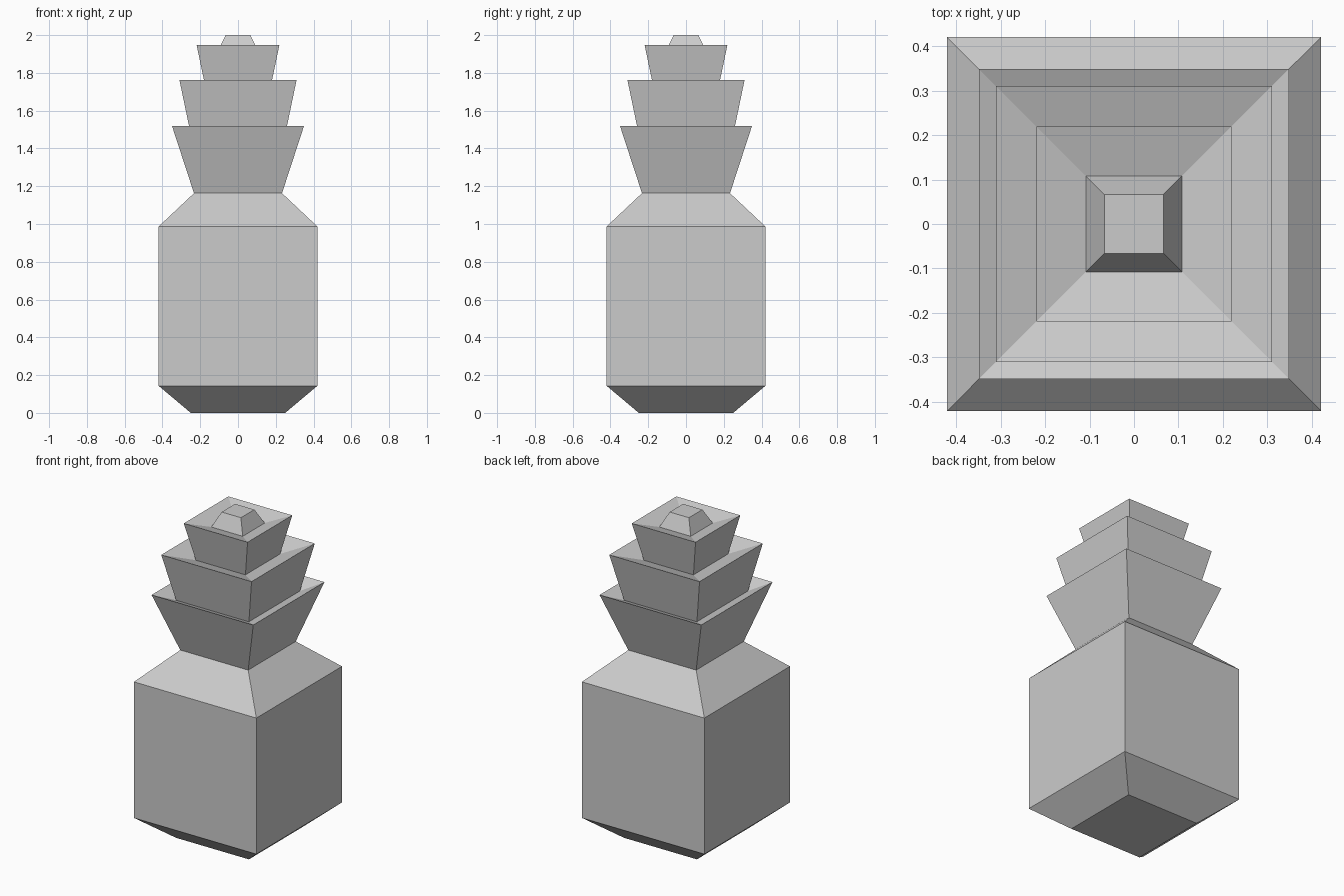
import bpy
import bmesh

cube = bpy.data.objects.get("Cube")
if cube:
    bpy.data.objects.remove(cube, do_unlink=True)

grey = bpy.data.materials.new("plain grey")
grey.use_nodes = True
colour = (0.6, 0.6, 0.6, 1)
grey.diffuse_color = colour
grey.node_tree.nodes["Principled BSDF"].inputs["Base Color"].default_value = colour

CORNERS = [(-1, -1), (1, -1), (1, 1), (-1, 1)]


def square_part(name, profile, cap_bottom=False, cap_top=False):
    """Skin square rings given as (half width, height), from bottom to top."""
    bm = bmesh.new()
    rings = [[bm.verts.new((sx * w, sy * w, z)) for sx, sy in CORNERS]
             for w, z in profile]
    for low, high in zip(rings, rings[1:]):
        for i in range(4):
            j = (i + 1) % 4
            bm.faces.new((low[i], low[j], high[j], high[i]))
    if cap_bottom:
        bm.faces.new(rings[0][::-1])
    if cap_top:
        bm.faces.new(rings[-1])
    mesh = bpy.data.meshes.new(name)
    bm.to_mesh(mesh)
    bm.free()
    mesh.materials.append(grey)
    obj = bpy.data.objects.new(name, mesh)
    bpy.context.scene.collection.objects.link(obj)


# Rings where one part meets the next
neck = (0.233, 1.163)
lower_seat = (0.25, 1.474)
middle_seat = (0.17, 1.713)
upper_seat = (0.108, 1.912)

# Chamfered block body
square_part("body", [(0.25, 0), (0.42, 0.143), (0.42, 0.987), neck], cap_bottom=True)

# Flared leaf tiers, each with a sunken top
square_part("lower_leaf_tier", [neck, (0.349, 1.518), lower_seat])
square_part("middle_leaf_tier", [lower_seat, (0.31, 1.762), middle_seat])
square_part("upper_leaf_tier", [middle_seat, (0.219, 1.947), upper_seat])

# Small tapered tip
square_part("crown_tip", [upper_seat, (0.066, 2.0)], cap_top=True)
